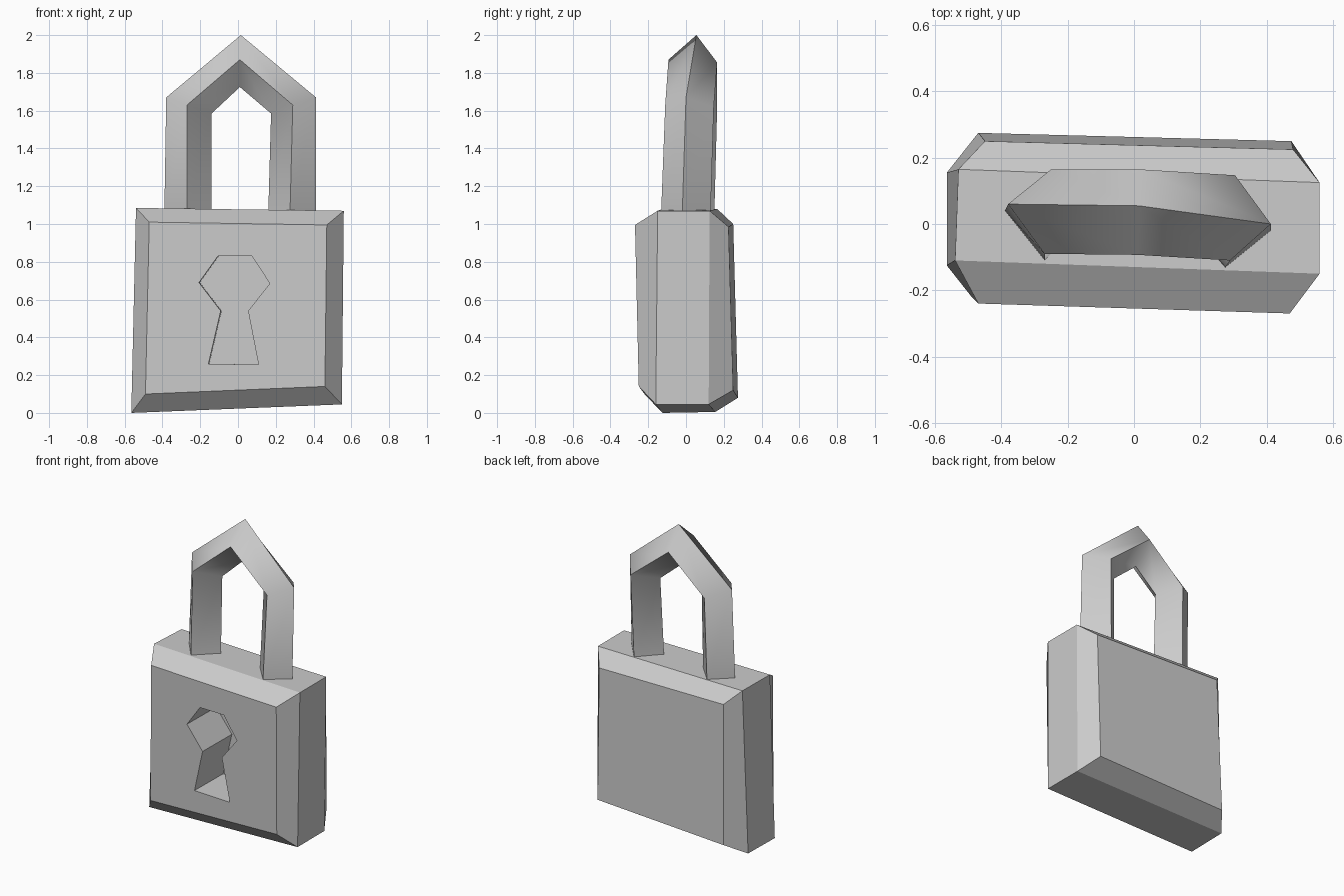
import bpy, bmesh, math


def loft(name, rings):
    """Skin closed rings of equal length, capped at both ends."""
    bm = bmesh.new()
    vs = [[bm.verts.new(p) for p in ring] for ring in rings]
    n = len(rings[0])
    for a, b in zip(vs, vs[1:]):
        for i in range(n):
            j = (i + 1) % n
            bm.faces.new((a[i], a[j], b[j], b[i]))
    bm.faces.new(vs[0])
    bm.faces.new(vs[-1])
    bmesh.ops.recalc_face_normals(bm, faces=bm.faces[:])
    me = bpy.data.meshes.new(name)
    bm.to_mesh(me)
    bm.free()
    ob = bpy.data.objects.new(name, me)
    bpy.context.collection.objects.link(ob)
    return ob


# Body: slightly crooked chamfered block, rings from front to back
body = loft("lock_body", [
    [(-0.47, -0.24, 1.01), (0.47, -0.27, 0.995), (0.46, -0.25, 0.14), (-0.49, -0.22, 0.10)],
    [(-0.54, -0.11, 1.085), (0.56, -0.15, 1.07), (0.55, -0.16, 0.045), (-0.565, -0.125, 0.0)],
    [(-0.53, 0.165, 1.08), (0.56, 0.125, 1.07), (0.55, 0.12, 0.045), (-0.565, 0.155, 0.005)],
    [(-0.45, 0.25, 1.0), (0.48, 0.225, 0.985), (0.475, 0.25, 0.12), (-0.47, 0.275, 0.08)],
])

# Keyhole: deep recess cut into the front
hole = [(-0.11, 0.83), (0.07, 0.83), (0.165, 0.685), (0.05, 0.54),
        (0.105, 0.255), (-0.16, 0.26), (-0.095, 0.54), (-0.21, 0.69)]
cutter = loft("keyhole_cutter", [[(x, -0.5, z) for x, z in hole],
                                 [(x + 0.008, 0.06, z) for x, z in hole]])
cutter.hide_render = True
cutter.hide_set(True)
cut = body.modifiers.new("keyhole", 'BOOLEAN')
cut.operation = 'DIFFERENCE'
cut.solver = 'EXACT'
cut.object = cutter

# Shackle: diamond section (outer, front, inner, back) along a pointed arch
shackle = loft("shackle", [
    [(-0.39, 0.04, 1.05), (-0.27, -0.11, 1.05), (-0.14, 0.02, 1.05), (-0.26, 0.15, 1.05)],
    [(-0.38, 0.06, 1.67), (-0.27, -0.09, 1.63), (-0.14, 0.035, 1.585), (-0.25, 0.165, 1.62)],
    [(0.015, 0.055, 2.0), (0.01, -0.093, 1.87), (0.01, 0.03, 1.725), (0.015, 0.165, 1.855)],
    [(0.413, 0.0, 1.67), (0.29, -0.11, 1.63), (0.175, 0.02, 1.585), (0.305, 0.147, 1.62)],
    [(0.413, -0.02, 1.05), (0.275, -0.132, 1.05), (0.16, 0.0, 1.05), (0.29, 0.13, 1.05)],
])
bpy.ops.object.select_all(action='DESELECT')
shackle.select_set(True)
bpy.context.view_layer.objects.active = shackle
bpy.ops.object.shade_smooth_by_angle(angle=math.radians(65))
